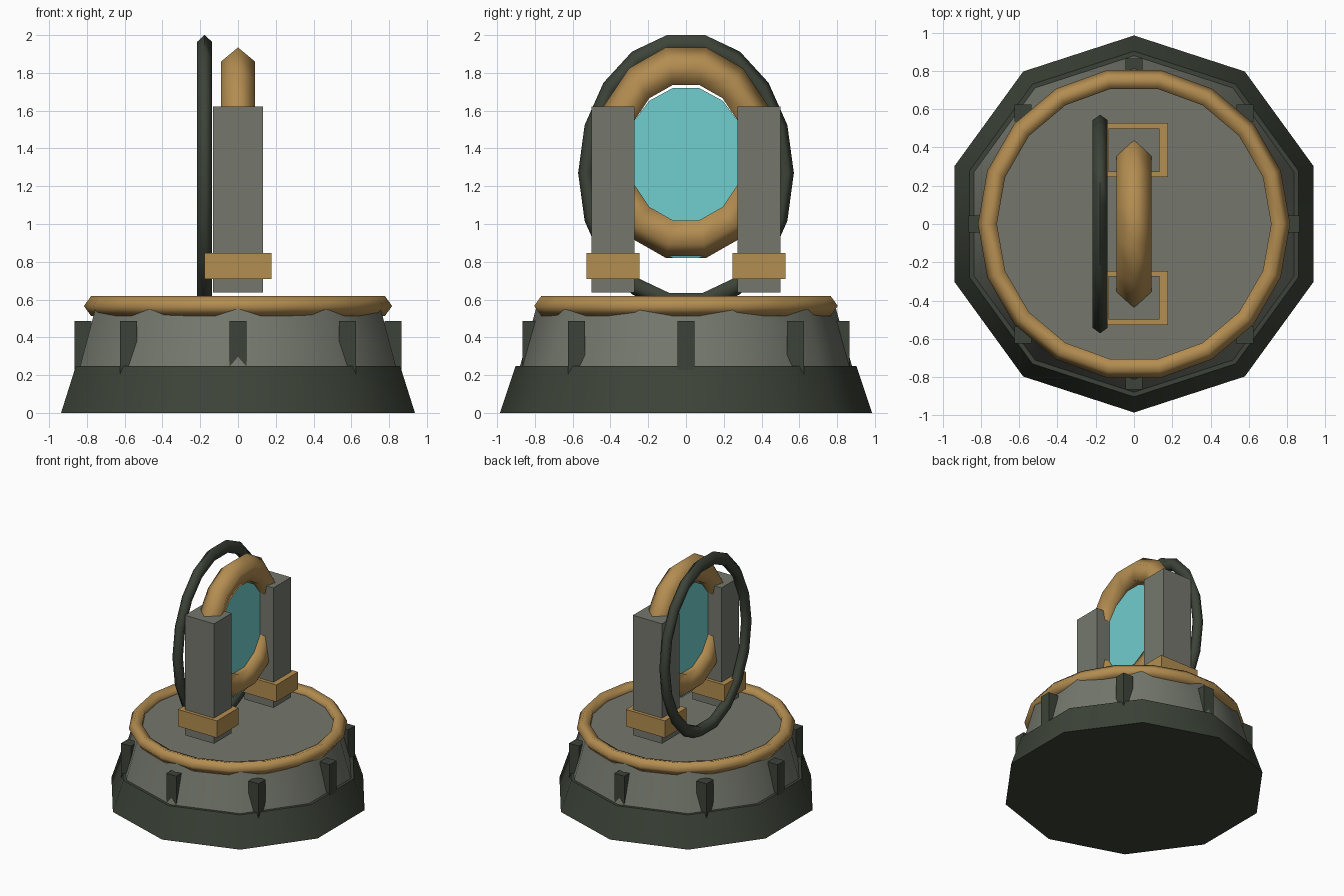
import bpy
import math
from mathutils import Matrix

cube = bpy.data.objects.get("Cube")
if cube:
    bpy.data.objects.remove(cube, do_unlink=True)


def material(name, r, g, b):
    mat = bpy.data.materials.new(name)
    mat.use_nodes = True
    mat.diffuse_color = (r, g, b, 1)
    mat.node_tree.nodes["Principled BSDF"].inputs["Base Color"].default_value = (r, g, b, 1)
    return mat


DARK = material("dark_green", 0.046, 0.057, 0.04)
GREY = material("stone_grey", 0.176, 0.187, 0.153)
BRASS = material("brass", 0.455, 0.267, 0.082)
TEAL = material("teal", 0.165, 0.61, 0.62)

# Turns a flat ring or disc upright so that it faces along x
UPRIGHT = Matrix.Rotation(math.pi / 2, 4, 'Z') @ Matrix.Rotation(math.pi / 2, 4, 'X')


def finish(name, mat, smooth=None, matrix=None):
    obj = bpy.context.object
    obj.name = name
    obj.data.name = name
    obj.data.materials.append(mat)
    if matrix:
        obj.data.transform(matrix)
    if smooth:
        bpy.ops.object.shade_smooth_by_angle(angle=math.radians(smooth))


def box(name, mat, x, y, z):
    """Box from (min, max) ranges on each axis."""
    bpy.ops.mesh.primitive_cube_add(size=1, location=[sum(r) / 2 for r in (x, y, z)])
    size = [r[1] - r[0] for r in (x, y, z)]
    finish(name, mat, matrix=Matrix.Diagonal((*size, 1)))


def tier(name, mat, r1, r2, z1, z2):
    bpy.ops.mesh.primitive_cone_add(vertices=10, radius1=r1, radius2=r2,
                                    depth=z2 - z1, location=(0, 0, (z1 + z2) / 2))
    finish(name, mat, smooth=40)


def ring(name, mat, segments, major, minor, location, matrix=None):
    bpy.ops.mesh.primitive_torus_add(major_segments=segments, minor_segments=5,
                                     major_radius=major, minor_radius=minor,
                                     location=location)
    finish(name, mat, smooth=80, matrix=matrix)


def oval(stretch):
    """Upright matrix that makes a round part taller than wide."""
    return UPRIGHT @ Matrix.Diagonal((1, stretch, 1, 1))


# Stepped ten-sided base with a brass rim around its sunken deck
tier("base_foot", DARK, 0.985, 0.903, 0, 0.247)
tier("base_drum", GREY, 0.879, 0.79, 0.247, 0.566)
ring("base_rim", BRASS, 18, 0.761, 0.055, (0, 0, 0.566))

# Eight square studs around the drum
for i in range(8):
    a = i * math.pi / 4
    x, y = 0.82 * math.cos(a), 0.82 * math.sin(a)
    box(f"stud_{i + 1}", DARK, (x - 0.045, x + 0.045), (y - 0.045, y + 0.045), (0.2, 0.487))

# Pillars with brass collars
for side, s in (("front", -1), ("back", 1)):
    box(f"{side}_pillar", GREY, (-0.132, 0.132), sorted((s * 0.272, s * 0.5)), (0.637, 1.622))
    box(f"{side}_collar", BRASS, (-0.177, 0.177), sorted((s * 0.245, s * 0.527)), (0.708, 0.847))

# Upright oval rings
ring("portal_ring", BRASS, 14, 0.388, 0.095, (0, 0, 1.378), oval(1.183))
ring("outer_hoop", DARK, 18, 0.53, 0.041, (-0.177, 0, 1.27), oval(1.3))

# Oval glass pane inside the portal ring
bpy.ops.mesh.primitive_cylinder_add(vertices=16, radius=0.35, depth=0.02, location=(0, 0, 1.27))
finish("portal_pane", TEAL, smooth=30,
       matrix=oval(1.313) @ Matrix.Rotation(math.pi / 16, 4, 'Z'))
